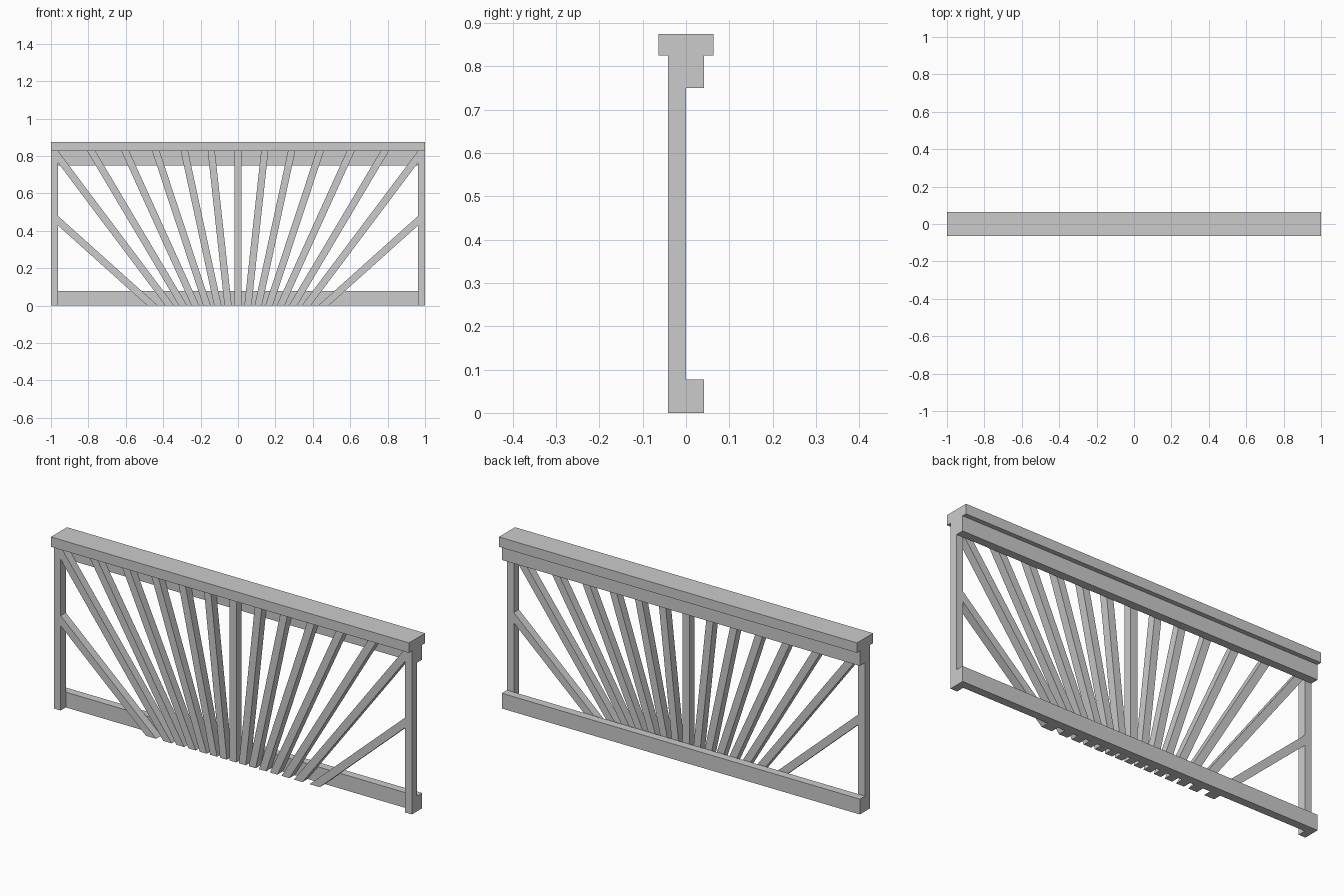
import bpy, math

if "Cube" in bpy.data.objects:
    bpy.data.objects.remove(bpy.data.objects["Cube"])

TOP = 0.825      # underside of the handrail
POST_IN = 0.962  # inner face of the end posts
FRONT = -0.041   # front face of posts and slats


def prism(name, pts, y0, y1, mirror=False):
    """Extrude an (x, z) outline, anticlockwise seen from the front, from y0 to y1."""
    n = len(pts)
    verts = [(x, y0, z) for x, z in pts] + [(x, y1, z) for x, z in pts]
    faces = [tuple(range(n)), tuple(range(2 * n - 1, n - 1, -1))]
    faces += [(i, i + n, (i + 1) % n + n, (i + 1) % n) for i in range(n)]
    me = bpy.data.meshes.new(name)
    me.from_pydata(verts, [], faces)
    ob = bpy.data.objects.new(name, me)
    bpy.context.collection.objects.link(ob)
    if mirror:
        ob.modifiers.new("Mirror", 'MIRROR')
    return ob


def box(name, x0, x1, y0, y1, z0, z1, mirror=False):
    return prism(name, [(x0, z0), (x1, z0), (x1, z1), (x0, z1)], y0, y1, mirror)


# Rails
box("handrail", -1, 1, -0.064, 0.064, TOP, 0.875)
box("upper_rail", -1, 1, 0, 0.041, 0.75, TOP)
box("bottom_rail", -1, 1, 0, 0.041, 0, 0.077)

# End posts
box("end_post", POST_IN, 1, FRONT, 0, 0, TOP, mirror=True)

# Centre slat
box("centre_slat", -0.019, 0.019, FRONT, 0, 0, TOP)

# Fanned slats: (centre x at the base, lean in degrees), trimmed to the frame
fan = [(0.053, 6.2), (0.108, 12.2), (0.166, 18.3), (0.228, 24.4),
       (0.294, 30.7), (0.365, 36.9), (0.457, 48.1)]
for i, (base, lean) in enumerate(fan, 1):
    t = math.tan(math.radians(lean))
    half = 0.019 / math.cos(math.radians(lean))
    inner, outer = base - half, base + half
    z_in = min(TOP, (POST_IN - inner) / t)
    z_out = min(TOP, (POST_IN - outer) / t)
    outline = [(inner, 0), (outer, 0), (outer + t * z_out, z_out)]
    if z_out < TOP <= z_in:
        outline.append((POST_IN, TOP))
    outline.append((inner + t * z_in, z_in))
    prism(f"fan_slat_{i}", outline, FRONT, 0, mirror=True)
